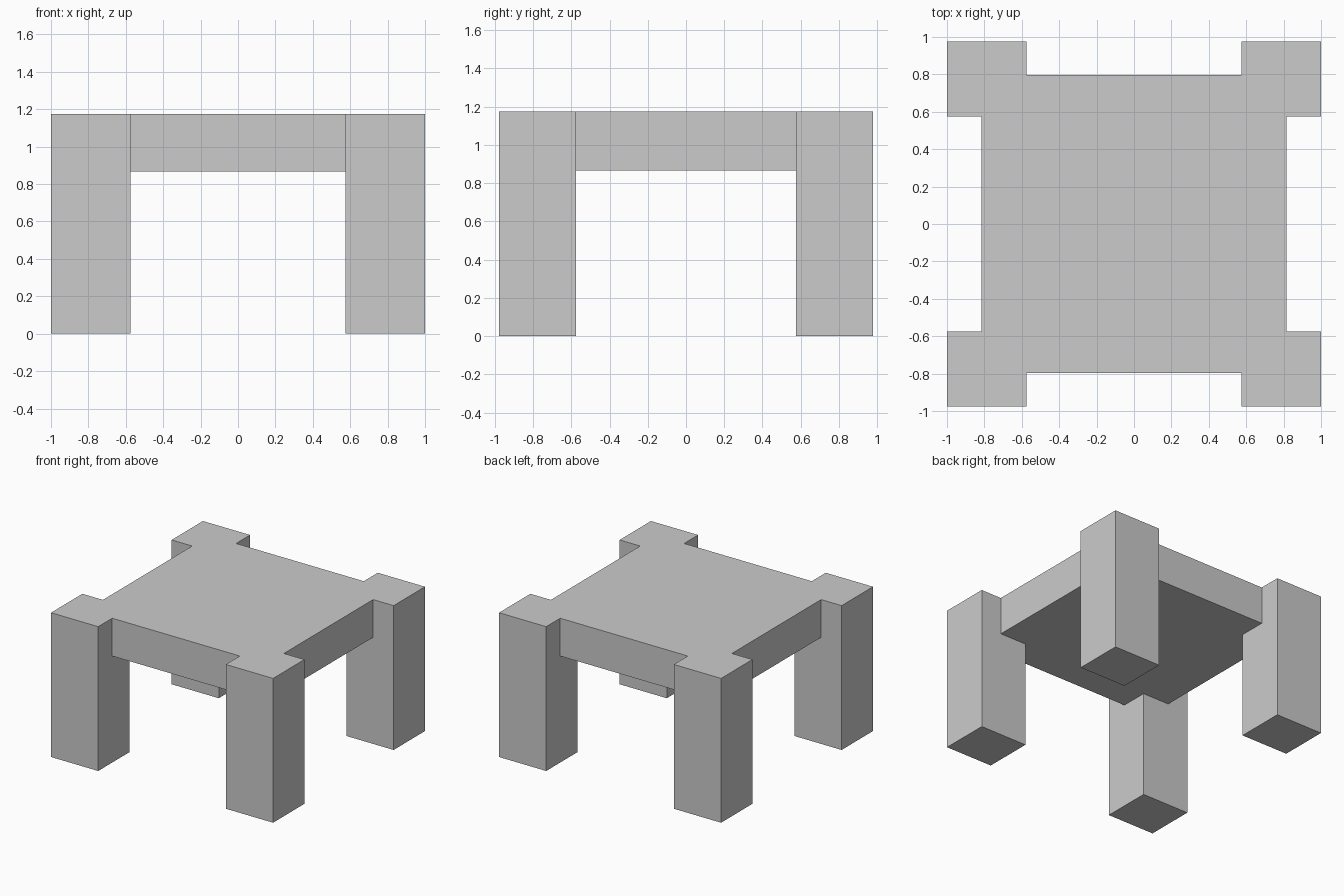
import bpy

if "Cube" in bpy.data.objects:
    bpy.data.objects.remove(bpy.data.objects["Cube"])

HEIGHT = 1.175


def box(name, lo, hi):
    """Axis-aligned box between two corners, with its origin at the world centre."""
    bpy.ops.mesh.primitive_cube_add(size=1)
    ob = bpy.context.object
    ob.name = name
    ob.scale = [b - a for a, b in zip(lo, hi)]
    ob.location = [(a + b) / 2 for a, b in zip(lo, hi)]
    bpy.ops.object.transform_apply(location=True, rotation=False, scale=True)
    return ob


# Four corner legs: one box mirrored across x and y
legs = box("legs", (0.575, 0.574, 0), (1.0, 0.977, HEIGHT))
mirror = legs.modifiers.new("mirror", 'MIRROR')
mirror.use_axis = (True, True, False)
bpy.ops.object.modifier_apply(modifier=mirror.name)

# Thick top slab, flush with the leg tops, fused with the legs into one solid
table = box("table", (-0.815, -0.797, 0.867), (0.815, 0.797, HEIGHT))
union = table.modifiers.new("join_legs", 'BOOLEAN')
union.operation = 'UNION'
union.solver = 'EXACT'
union.object = legs
bpy.ops.object.modifier_apply(modifier=union.name)
bpy.data.objects.remove(legs)
